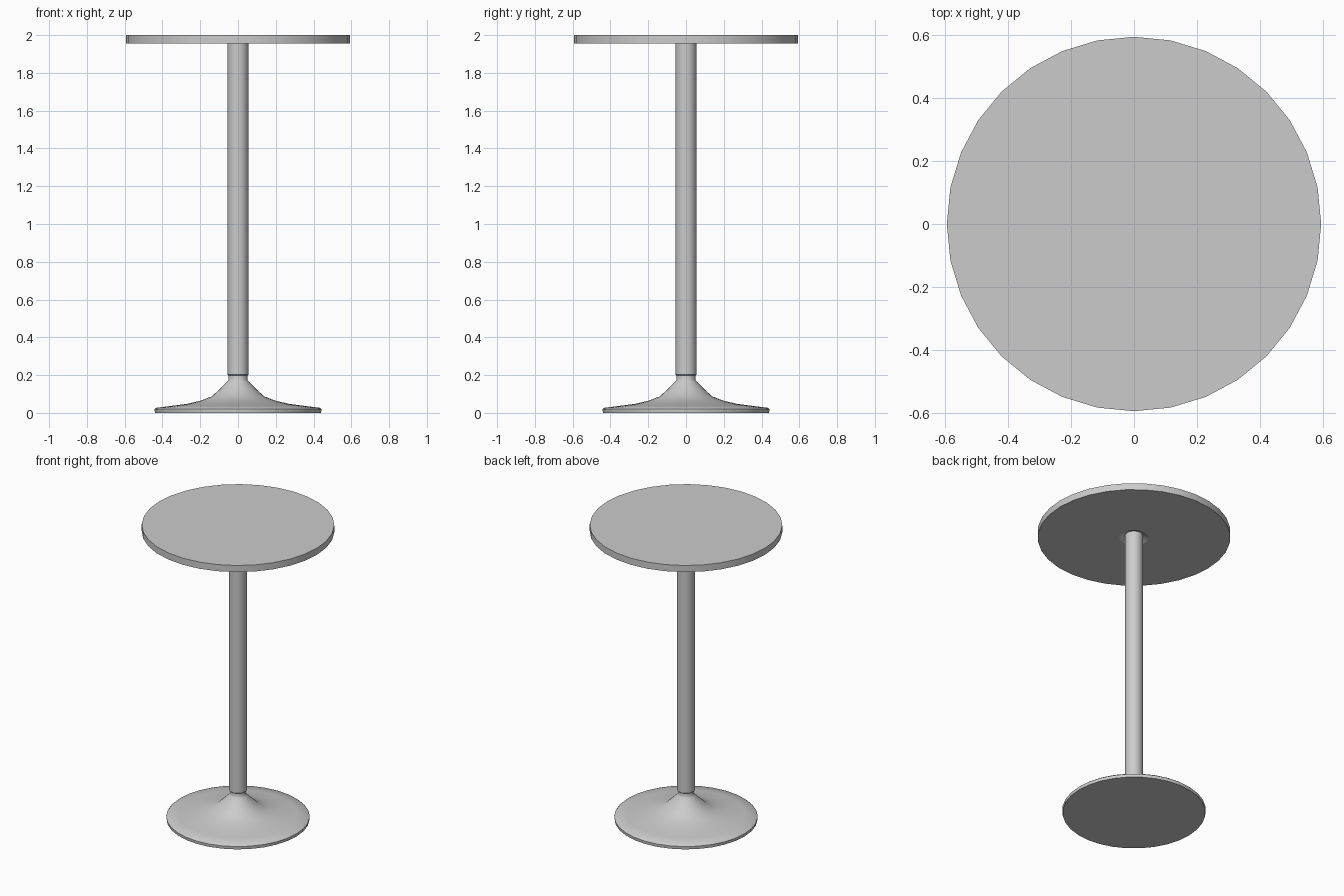
import bpy, bmesh, math

if "Cube" in bpy.data.objects:
    bpy.data.objects.remove(bpy.data.objects["Cube"])

SIDES = 32


def lathe(name, profile, angle=35):
    """Spin an (r, z) profile around z; r = 0 ends become single poles."""
    bm = bmesh.new()
    rings = []
    for r, z in profile:
        if r == 0:
            rings.append([bm.verts.new((0, 0, z))] * SIDES)
        else:
            rings.append([bm.verts.new((r * math.cos(2 * math.pi * i / SIDES),
                                        r * math.sin(2 * math.pi * i / SIDES), z))
                          for i in range(SIDES)])
    for a, b in zip(rings, rings[1:]):
        for i in range(SIDES):
            j = (i + 1) % SIDES
            quad = list(dict.fromkeys((a[i], a[j], b[j], b[i])))
            bm.faces.new(quad)
    bmesh.ops.recalc_face_normals(bm, faces=bm.faces)
    mesh = bpy.data.meshes.new(name)
    bm.to_mesh(mesh)
    bm.free()
    obj = bpy.data.objects.new(name, mesh)
    bpy.context.collection.objects.link(obj)
    bpy.ops.object.select_all(action='DESELECT')
    obj.select_set(True)
    bpy.context.view_layer.objects.active = obj
    bpy.ops.object.shade_smooth_by_angle(angle=math.radians(angle))
    return obj


# Round top with a shallow dish underneath where the column enters
lathe("table_top", [(0, 1.97), (0.06, 1.97), (0.09, 1.955), (0.593, 1.955),
                    (0.593, 2.0), (0, 2.0)], 20)

# Straight column
lathe("column", [(0, 0.197), (0.05, 0.197), (0.055, 0.202), (0.055, 1.97), (0, 1.97)])

# Flared foot with rim and narrow neck collar
lathe("base", [(0, 0), (0.44, 0), (0.442, 0.02), (0.434, 0.027), (0.36, 0.036),
               (0.27, 0.048), (0.2, 0.064), (0.14, 0.087), (0.1, 0.122),
               (0.053, 0.17), (0.05, 0.175), (0.05, 0.197), (0, 0.197)])
